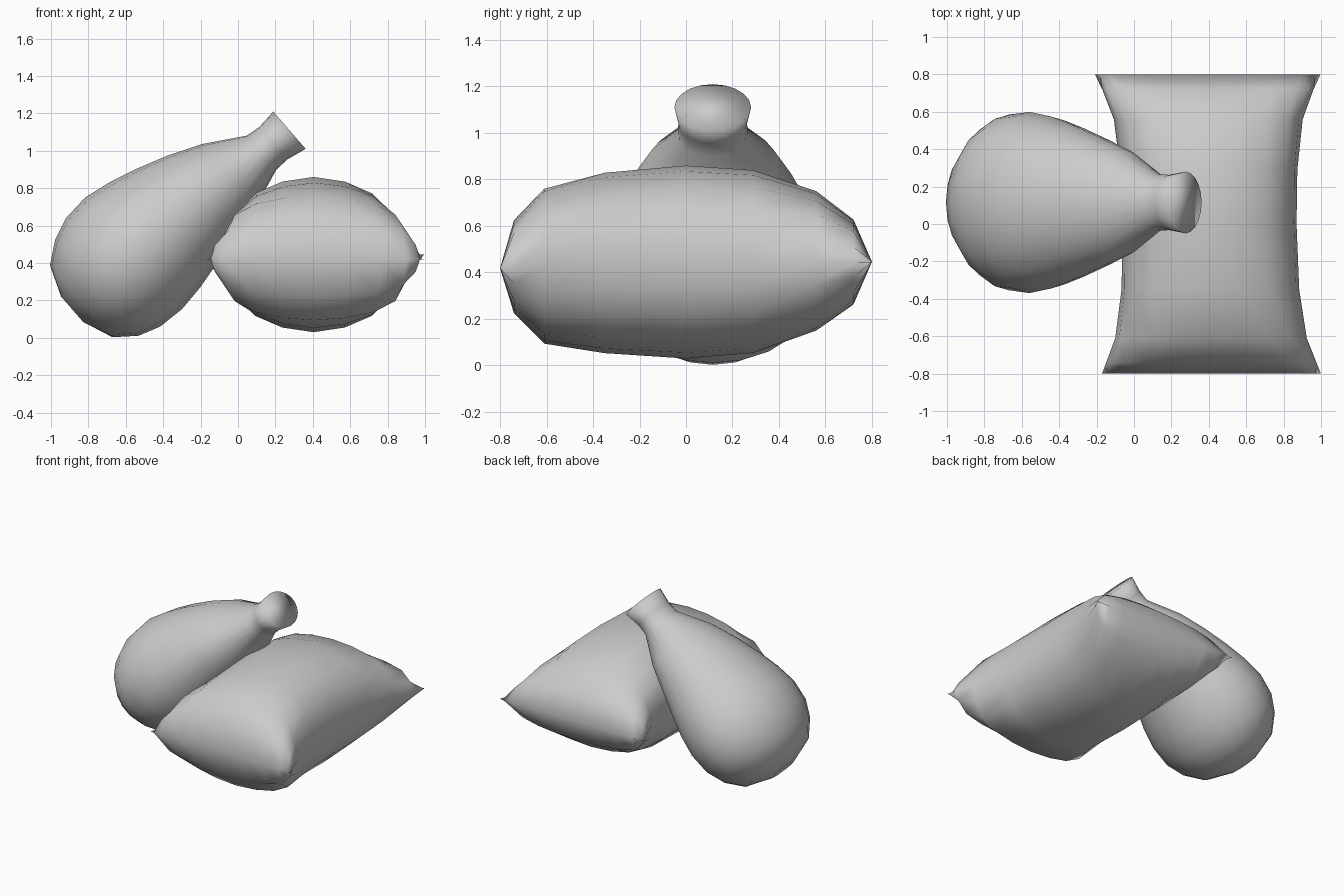
import bpy, bmesh
from math import sin, cos, pi, radians
from mathutils import Vector

if "Cube" in bpy.data.objects:
    bpy.data.objects.remove(bpy.data.objects["Cube"])


def loft(name, rings, caps):
    """Skin a list of closed rings, optionally closing both ends."""
    bm = bmesh.new()
    loops = [[bm.verts.new(p) for p in ring] for ring in rings]
    n = len(rings[0])
    for a, b in zip(loops, loops[1:]):
        for i in range(n):
            j = (i + 1) % n
            bm.faces.new((a[i], a[j], b[j], b[i]))
    if caps:
        bm.faces.new(loops[0])
        bm.faces.new(loops[-1])
    bmesh.ops.remove_doubles(bm, verts=bm.verts, dist=0.0005)
    bmesh.ops.recalc_face_normals(bm, faces=bm.faces)
    for f in bm.faces:
        f.smooth = True
    mesh = bpy.data.meshes.new(name)
    bm.to_mesh(mesh)
    bm.free()
    obj = bpy.data.objects.new(name, mesh)
    bpy.context.collection.objects.link(obj)
    return obj


# Lying sack: round middle pinched to a straight seam at each end
ROUND = [(1, 0), (.97, .27), (.88, .54), (.67, .79), (.36, .94), (0, 1)]
FULL = [(1, 0), (.955, .36), (.83, .73), (.60, .89), (.31, .97), (0, 1)]
# y, centre z, half width, half height, blend from round to full corner
STATIONS = [(-.80, .418, .585, 0, 1), (-.74, .425, .562, .200, 1),
            (-.61, .427, .512, .333, .8), (-.35, .441, .475, .388, .3),
            (0, .445, .465, .415, 0),
            (.29, .447, .473, .393, .2), (.56, .450, .505, .300, .7),
            (.72, .445, .565, .183, 1), (.80, .446, .603, 0, 1)]


def pillow_ring(y, cz, w, h, k):
    quarter = [((1 - k) * r[0] + k * l[0], (1 - k) * r[1] + k * l[1])
               for r, l in zip(ROUND, FULL)]
    top = quarter + [(-x, z) for x, z in quarter[-2::-1]]
    outline = top + [(x, -z) for x, z in top[-2:0:-1]]
    cx = .404 - .010 * y / .8
    return [(cx + x * w, y, cz + z * h) for x, z in outline]


loft("lying_sack", [pillow_ring(*s) for s in STATIONS], False)

# Leaning sack: oval rings along a tilted axis, narrowing to a tied neck
MOUTH = Vector((.275, .115, 1.11))
TILT = radians(41)
AXIS = Vector((cos(TILT), 0, sin(TILT)))
UP = Vector((-sin(TILT), 0, cos(TILT)))
SIDE = Vector((0, 1, 0))
# distance from mouth, centre offset, radius in the tilt plane, radius in y
PROFILE = [(-1.505, .04, .09, .11), (-1.44, .04, .255, .30),
           (-1.33, .04, .340, .41), (-1.21, .045, .384, .47),
           (-1.06, .05, .395, .484), (-.91, .05, .371, .46),
           (-.76, .05, .333, .415), (-.58, .045, .280, .352),
           (-.40, .03, .22, .28), (-.19, .007, .12, .15),
           (-.11, .004, .115, .148), (0, 0, .132, .165)]
N = 20
rings = []
for s, c, r, ry in PROFILE:
    ring = []
    for i in range(N):
        a = 2 * pi * i / N
        ring.append(MOUTH + AXIS * s + UP * (c + r * cos(a)) + SIDE * ry * sin(a))
    rings.append(ring)
loft("leaning_sack", rings, True)
